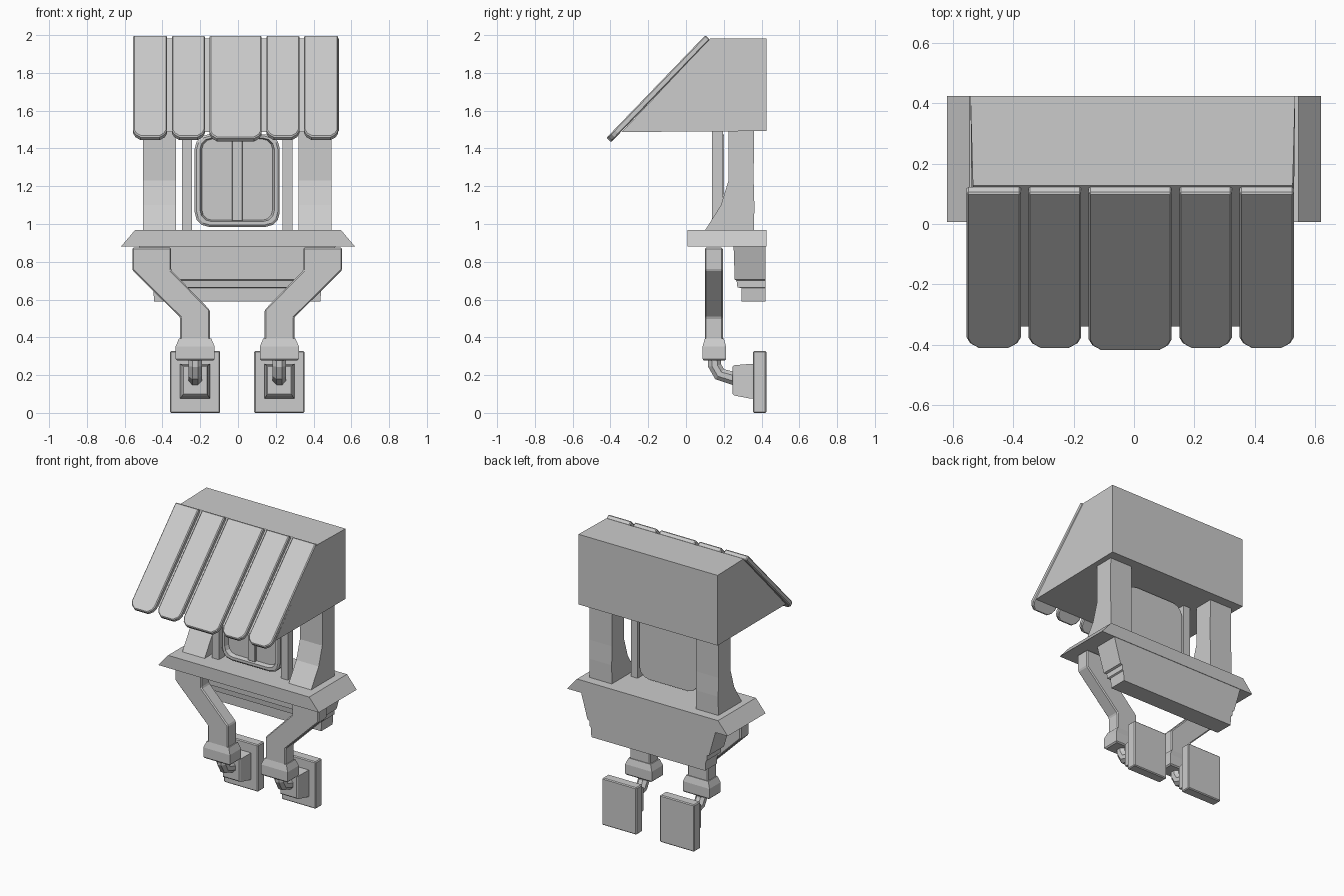
import bpy, bmesh, math
from mathutils import Vector

if "Cube" in bpy.data.objects:
    bpy.data.objects.remove(bpy.data.objects["Cube"])

CX = -0.004  # symmetry line of the paired parts


def loft(name, sections, bevel=0.0):
    """Skin through equal-length closed loops and cap both ends."""
    bm = bmesh.new()
    loops = [[bm.verts.new(p) for p in s] for s in sections]
    n = len(loops[0])
    for a, b in zip(loops, loops[1:]):
        for i in range(n):
            j = (i + 1) % n
            bm.faces.new((a[i], a[j], b[j], b[i]))
    bm.faces.new(loops[0])
    bm.faces.new(loops[-1])
    bmesh.ops.recalc_face_normals(bm, faces=bm.faces)
    me = bpy.data.meshes.new(name)
    bm.to_mesh(me)
    bm.free()
    ob = bpy.data.objects.new(name, me)
    bpy.context.collection.objects.link(ob)
    if bevel:
        m = ob.modifiers.new("bevel", 'BEVEL')
        m.width = bevel
        m.segments = 1
        m.limit_method = 'ANGLE'
        m.angle_limit = math.radians(40)
    return ob


def along_x(name, prof, x0, x1, bevel=0.0):
    return loft(name, [[(x, y, z) for y, z in prof] for x in (x0, x1)], bevel)


def along_y(name, prof, y0, y1, bevel=0.0):
    return loft(name, [[(x, y, z) for x, z in prof] for y in (y0, y1)], bevel)


def rect_z(x0, x1, y0, y1, z):
    return [(x0, y0, z), (x1, y0, z), (x1, y1, z), (x0, y1, z)]


def rect_y(cx, w, z0, z1, y):
    return [(cx - w, y, z0), (cx + w, y, z0), (cx + w, y, z1), (cx - w, y, z1)]


def rounded(w, z0, z1, r, y, n=3):
    """Rounded rectangle loop in the xz plane."""
    pts = []
    for k, (cx, cz) in enumerate([(w - r, z1 - r), (r - w, z1 - r), (r - w, z0 + r), (w - r, z0 + r)]):
        for i in range(n + 1):
            a = math.pi / 2 * (k + i / n)
            pts.append((CX + cx + r * math.cos(a), y, cz + r * math.sin(a)))
    return pts


# Roof body, slightly narrower towards the front
roof = [(0.425, 1.492), (0.425, 1.982), (0.128, 1.982), (-0.34, 1.487)]
loft("roof_body", [[(CX + s * (0.538 if y > 0.3 else 0.53), y, z) for y, z in roof] for s in (-1, 1)])

# Roof planks lying on the slope, with rounded lower corners
down = Vector((0, -0.694, -0.72))
out = Vector((0, -0.72, 0.694))
top = Vector((0, 0.127, 1.976))
for i, (x0, x1, length) in enumerate([(-0.555, -0.375, 0.745), (-0.35, -0.175, 0.745), (-0.15, 0.125, 0.755),
                                      (0.15, 0.325, 0.745), (0.35, 0.53, 0.745)]):
    outline = [(x0, 0), (x1, 0), (x1, length - 0.05), (x1 - 0.012, length - 0.022), (x1 - 0.04, length),
               (x0 + 0.04, length), (x0 + 0.012, length - 0.022), (x0, length - 0.05)]
    loft(f"roof_plank_{i + 1}", [[Vector((x, 0, 0)) + top + down * v + out * h for x, v in outline]
                                 for h in (0.0, 0.034)], 0.006)

# Tray slab with sloping ends
along_y("shelf_slab", [(-0.62, 0.88), (0.62, 0.88), (0.545, 0.968), (-0.545, 0.968)], 0.007, 0.425)

# Stepped beam under the slab
loft("under_beam", [rect_z(CX - w, CX + w, y, 0.422, z) for w, y, z in
                    [(0.44, 0.295, 0.59), (0.445, 0.293, 0.66), (0.455, 0.272, 0.665),
                     (0.455, 0.268, 0.70), (0.47, 0.258, 0.705), (0.52, 0.252, 0.882)]])

# Window panel: raised rounded frame around a recess, centre bar and two panes
loft("window_frame", [rounded(0.225, 0.985, 1.475, 0.075, 0.20), rounded(0.225, 0.985, 1.475, 0.075, 0.148),
                      rounded(0.215, 0.995, 1.465, 0.07, 0.14), rounded(0.197, 1.013, 1.455, 0.06, 0.14),
                      rounded(0.187, 1.02, 1.45, 0.055, 0.17)])
loft("window_bar", [rect_y(CX, 0.029, 1.015, 1.455, y) for y in (0.175, 0.152)], 0.004)

# Paired parts, left and right
post = [(0.36, 0.965), (0.362, 1.10), (0.358, 1.23), (0.36, 1.495), (0.225, 1.495),
        (0.225, 1.23), (0.185, 1.10), (0.10, 0.965)]
arm = [(0.555, 0.875), (0.555, 0.755), (0.302, 0.505), (0.302, 0.37),
       (0.145, 0.37), (0.145, 0.545), (0.35, 0.755), (0.35, 0.875)]
pipe = [(0.15, 0.29, 0), (0.152, 0.25, 10), (0.178, 0.205, 48), (0.262, 0.18, 75)]
for side, s in (("left", -1), ("right", 1)):
    # thick support posts and thin posts beside the window
    along_x(f"post_{side}", post, CX + s * 0.325, CX + s * 0.498)
    along_x(f"thin_post_{side}", [(0.137, 0.965), (0.197, 0.965), (0.197, 1.495), (0.137, 1.495)],
            CX + s * 0.24, CX + s * 0.293)
    # cranked arm and its collar
    along_y(f"arm_{side}", [(CX + s * x, z) for x, z in arm], 0.10, 0.195, 0.007)
    c = CX + s * 0.223
    loft(f"collar_{side}", [rect_z(c - w, c + w, 0.15 - d, 0.15 + d, z) for w, d, z in
                            [(0.095, 0.055, 0.277), (0.103, 0.062, 0.285), (0.103, 0.062, 0.352),
                             (0.085, 0.05, 0.395)]])
    # bent pipe, swept as tilted eight-sided rings
    rings = []
    for y, z, deg in pipe:
        t = math.radians(deg)
        ring = []
        for k in range(8):
            a = math.pi / 4 * (k + 0.5)
            u, v = 0.038 * math.cos(a), 0.038 * math.sin(a)
            ring.append((c + u, y + v * math.cos(t), z + v * math.sin(t)))
        rings.append(ring)
    loft(f"pipe_{side}", rings)
    # wall socket and wall plate
    loft(f"socket_{side}", [rect_y(c, w, z0, z1, y) for w, z0, z1, y in
                            [(0.062, 0.10, 0.245, 0.247), (0.068, 0.092, 0.252, 0.255),
                             (0.08, 0.075, 0.26, 0.345), (0.08, 0.075, 0.26, 0.36)]])
    loft(f"wall_plate_{side}", [rect_y(c, 0.133, 0.0, 0.328, y) for y in (0.355, 0.425)], 0.006)
